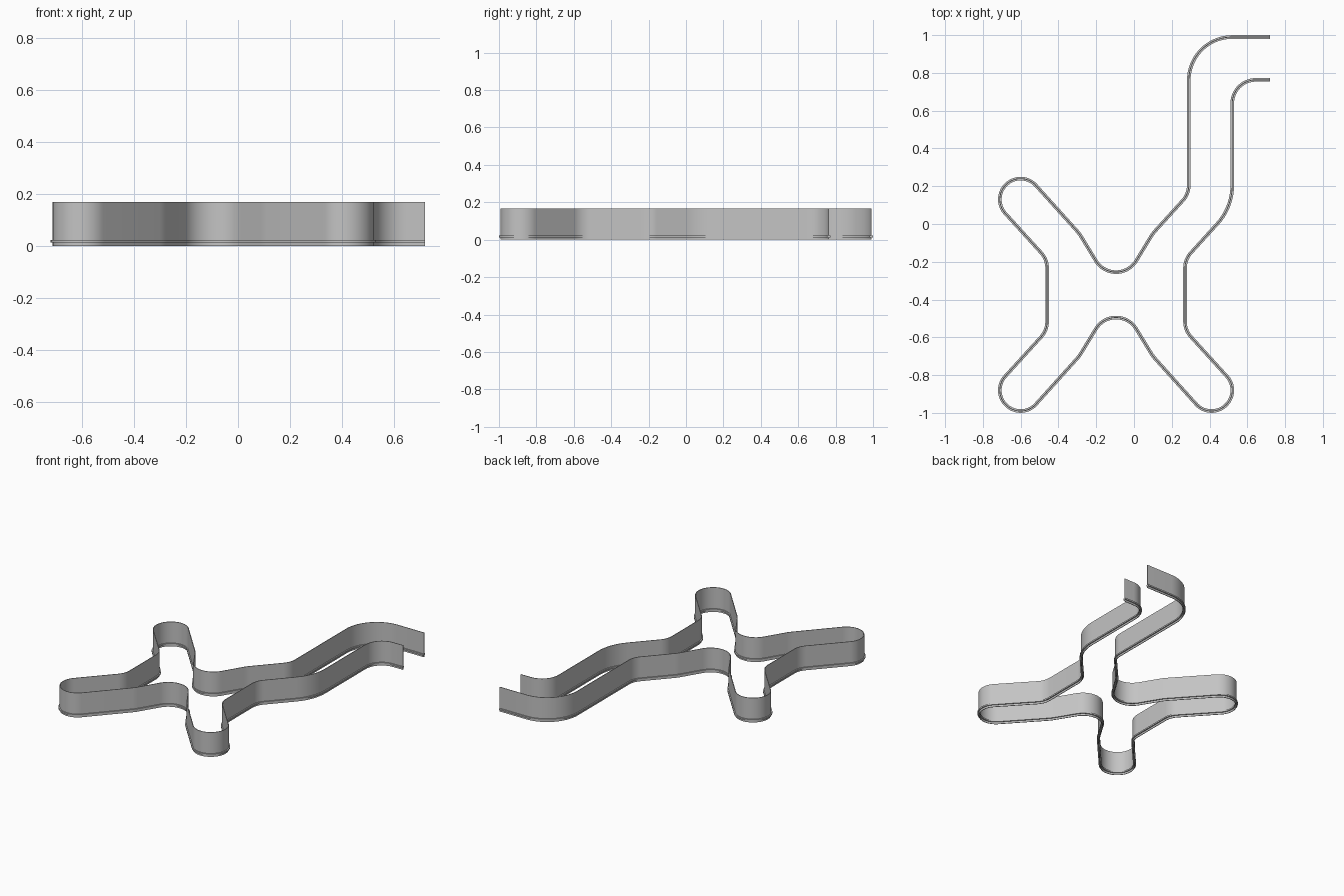
import bpy, math
from mathutils import Vector

cube = bpy.data.objects.get("Cube")
if cube:
    bpy.data.objects.remove(cube)

MID_X, MID_Y = -0.095, -0.375   # centre of the cross
HEIGHT, WALL, FLANGE = 0.168, 0.002, 0.0095


def flip(points, axis, centre):
    """Mirror (x, y, radius) corners and reverse their order."""
    out = []
    for p in reversed(points):
        q = list(p)
        q[axis] = 2 * centre - q[axis]
        out.append(tuple(q))
    return out


def rounded(corners, step=math.radians(5)):
    """Replace each corner of an open path by an arc of its radius."""
    pts = [Vector(c[:2]) for c in corners]
    path = [pts[0]]
    for i in range(1, len(pts) - 1):
        p, r = pts[i], corners[i][2]
        a, b = (pts[i - 1] - p).normalized(), (pts[i + 1] - p).normalized()
        half = a.angle(b) / 2
        centre = p + (a + b).normalized() * (r / math.sin(half))
        start = p + a * (r / math.tan(half)) - centre
        turn = math.pi - 2 * half
        sign = 1 if a.x * b.y - a.y * b.x < 0 else -1
        n = max(3, math.ceil(turn / step))
        for k in range(n + 1):
            t = sign * turn * k / n
            q = centre + Vector((start.x * math.cos(t) - start.y * math.sin(t),
                                 start.x * math.sin(t) + start.y * math.cos(t)))
            # Skip points that nearly coincide where two arcs meet
            if (q - path[-1]).length > 0.003:
                path.append(q)
    return path + [pts[-1]]


def sweep(name, path, profile, material):
    """Sweep a closed (side, z) profile along a flat path, with mitred joints."""
    verts, faces = [], []
    n, last = len(profile), len(path) - 1
    for i, p in enumerate(path):
        d0 = (p - path[i - 1]).normalized() if i else (path[1] - p).normalized()
        d1 = (path[i + 1] - p).normalized() if i < last else d0
        d = (d0 + d1).normalized()
        side = Vector((-d.y, d.x)) / d.dot(d0)
        verts += [(p.x + side.x * s, p.y + side.y * s, z) for s, z in profile]
    for i in range(last):
        for k in range(n):
            j = (k + 1) % n
            faces.append((i * n + k, i * n + j, (i + 1) * n + j, (i + 1) * n + k))
    faces += [tuple(reversed(range(n))), tuple(last * n + k for k in range(n))]
    mesh = bpy.data.meshes.new(name)
    mesh.from_pydata(verts, [], faces)
    mesh.materials.append(material)
    obj = bpy.data.objects.new(name, mesh)
    bpy.context.collection.objects.link(obj)
    bpy.ops.object.select_all(action='DESELECT')
    obj.select_set(True)
    bpy.context.view_layer.objects.active = obj
    bpy.ops.object.mode_set(mode='EDIT')
    bpy.ops.mesh.select_all(action='SELECT')
    bpy.ops.mesh.normals_make_consistent(inside=False)
    bpy.ops.object.mode_set(mode='OBJECT')
    bpy.ops.object.shade_smooth_by_angle(angle=math.radians(30))


grey = bpy.data.materials.new("plain grey")
grey.use_nodes = True
grey.diffuse_color = (0.55, 0.55, 0.55, 1)
grey.node_tree.nodes["Principled BSDF"].inputs["Base Color"].default_value = grey.diffuse_color

# Rounded tip of the back right limb
r = 0.11
tip, along, across = Vector((-0.6, 0.13)), Vector((-0.673, 0.74)) * r, Vector((0.74, 0.673)) * r
tip_corners = [(*(tip + along + across), r - 0.001), (*(tip + along - across), r - 0.001)]

# Outline pieces of the cross
back_notch = [(0.10, -0.05, 0.2), (MID_X, -0.37, 0.125), (-0.29, -0.05, 0.2)]
back_right = tip_corners + [(-0.46, -0.187, 0.12)]
front_right = flip(back_right, 1, MID_Y)
front_notch = flip(back_notch, 1, MID_Y)
front_left = flip(front_right, 0, MID_X)

# The two walls of the bent channel that leaves the back left limb
outer_bend = [(0.719, 0.99, 0), (0.29, 0.99, 0.23), (0.29, 0.159, 0.12)]
inner_bend = [(0.27, -0.187, 0.12), (0.52, 0.088, 0.3), (0.52, 0.763, 0.125), (0.719, 0.763, 0)]

outline = rounded(outer_bend + back_notch + back_right + front_right
                  + front_notch + front_left + inner_bend)

# Thin upright wall with a narrow flange near its foot
low, high = 0.013, 0.023
half = [(WALL, 0), (WALL, low), (FLANGE, low), (FLANGE, high), (WALL, high), (WALL, HEIGHT)]
profile = half + [(-s, z) for s, z in reversed(half)]
sweep("flanged_wall", outline, profile, grey)
